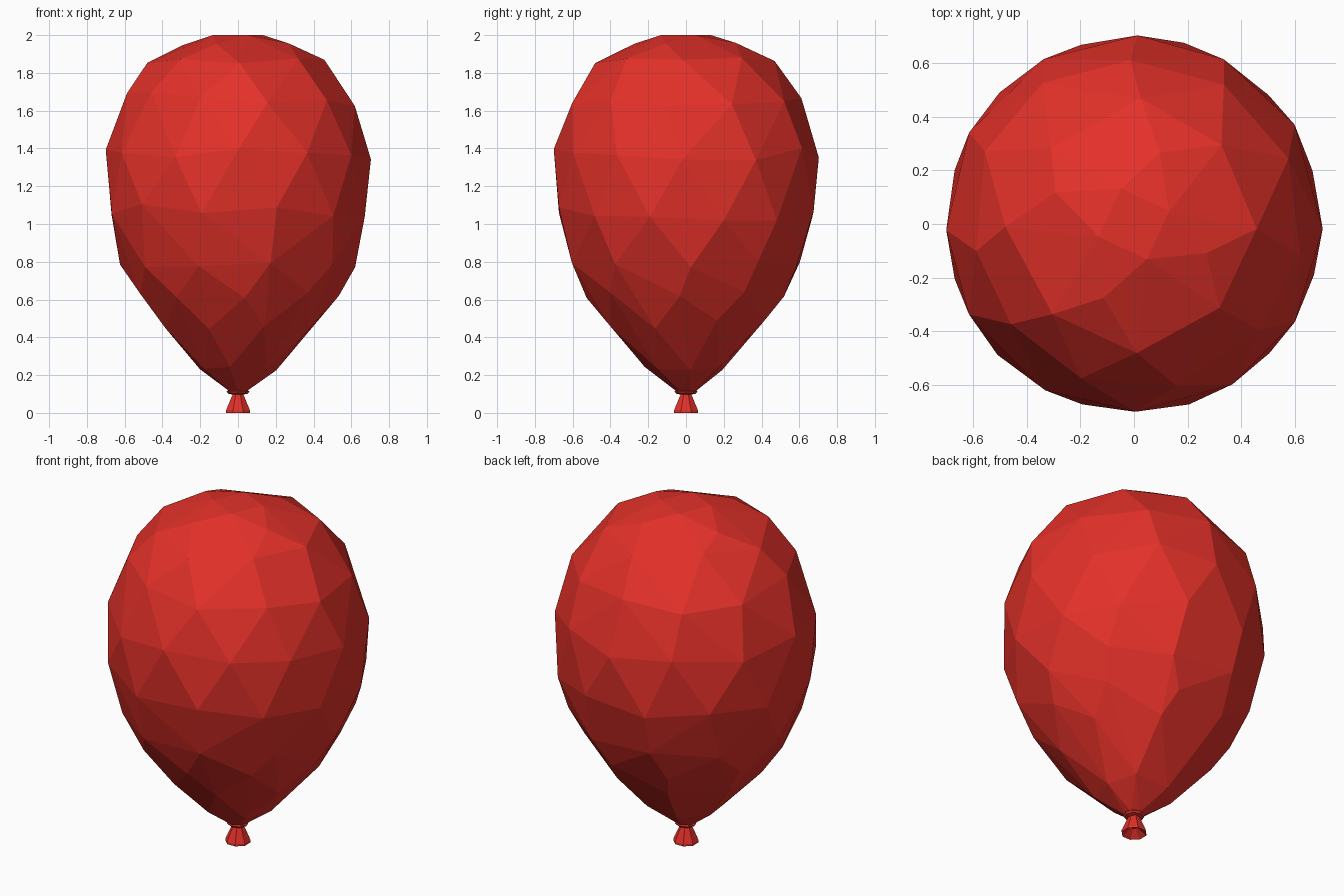
import bpy, bmesh, math, random

random.seed(11)
if "Cube" in bpy.data.objects:
    bpy.data.objects.remove(bpy.data.objects["Cube"])

red = bpy.data.materials.new("balloon red")
red.use_nodes = True
color = (0.77, 0.03, 0.022, 1)
red.diffuse_color = color
red.node_tree.nodes["Principled BSDF"].inputs["Base Color"].default_value = color


def finish(bm, name):
    """Turn a bmesh into a flat-shaded red object."""
    bmesh.ops.recalc_face_normals(bm, faces=bm.faces[:])
    mesh = bpy.data.meshes.new(name)
    bm.to_mesh(mesh)
    bm.free()
    mesh.materials.append(red)
    obj = bpy.data.objects.new(name, mesh)
    bpy.context.collection.objects.link(obj)
    return obj


def ring(bm, z, radius, count, start=0.0, jitter=0.0):
    """Ring of points; start is in degrees from the front, jitter in steps."""
    points = []
    for i in range(count):
        turn = i + random.uniform(-jitter, jitter)
        a = math.radians(start - 90) + math.tau * turn / count
        points.append(bm.verts.new((radius * math.cos(a), radius * math.sin(a), z)))
    return points


PROFILE = [(0.11, 0.045), (0.23, 0.21), (0.46, 0.425), (0.62, 0.535), (0.77, 0.62),
           (0.98, 0.69), (1.1, 0.705), (1.25, 0.71), (1.4, 0.70), (1.55, 0.662),
           (1.68, 0.605), (1.86, 0.475), (1.95, 0.31), (2.0, 0.14)]


def radius_at(z):
    for (z0, r0), (z1, r1) in zip(PROFILE, PROFILE[1:]):
        if z <= z1:
            return r0 + (r1 - r0) * (z - z0) / (z1 - z0)
    return PROFILE[-1][1]


# Balloon body: faceted skin over uneven rings (height, points, start, height wobble)
bm = bmesh.new()
ROWS = [(0.11, 6, 0, 0), (0.24, 7, -8, 0.015), (0.46, 8, 22, 0.03), (0.62, 9, 5, 0.02),
        (0.79, 10, 18, 0.03), (1.06, 12, 15, 0.05), (1.37, 12, 0, 0.035),
        (1.66, 11, 16, 0.04), (1.87, 8, 0, 0.02), (1.95, 4, 65, 0.01), (2.0, 4, 20, 0)]
for z, count, start, wobble in ROWS:
    for v in ring(bm, z, 1, count, start, 0.07 if wobble else 0):
        v.co.z += random.uniform(-wobble, wobble)
        r = radius_at(v.co.z)
        v.co.x *= r
        v.co.y *= r
hull = bmesh.ops.convex_hull(bm, input=bm.verts[:])
inside = [g for g in set(hull["geom_interior"] + hull["geom_unused"])
          if isinstance(g, bmesh.types.BMVert)]
bmesh.ops.delete(bm, geom=inside, context="VERTS")
bmesh.ops.dissolve_limit(bm, angle_limit=math.radians(3), verts=bm.verts[:], edges=bm.edges[:])
finish(bm, "balloon_body")


def lathe(name, rows, count, start):
    """Closed faceted solid through (height, radius) rows."""
    bm = bmesh.new()
    rings = [ring(bm, z, r, count, start) for z, r in rows]
    for a, b in zip(rings, rings[1:]):
        for i in range(count):
            j = (i + 1) % count
            bm.faces.new((a[i], a[j], b[j], b[i]))
    bm.faces.new(rings[0])
    bm.faces.new(rings[-1])
    return finish(bm, name)


# Rolled collar under the body
lathe("knot_collar", [(0.097, 0.03), (0.102, 0.052), (0.112, 0.06), (0.122, 0.05)], 8, 0)

# Flared hollow nozzle
lathe("nozzle", [(0.04, 0.015), (0.006, 0.06), (0.0, 0.069), (0.012, 0.069), (0.1, 0.03)], 8, 22.5)
